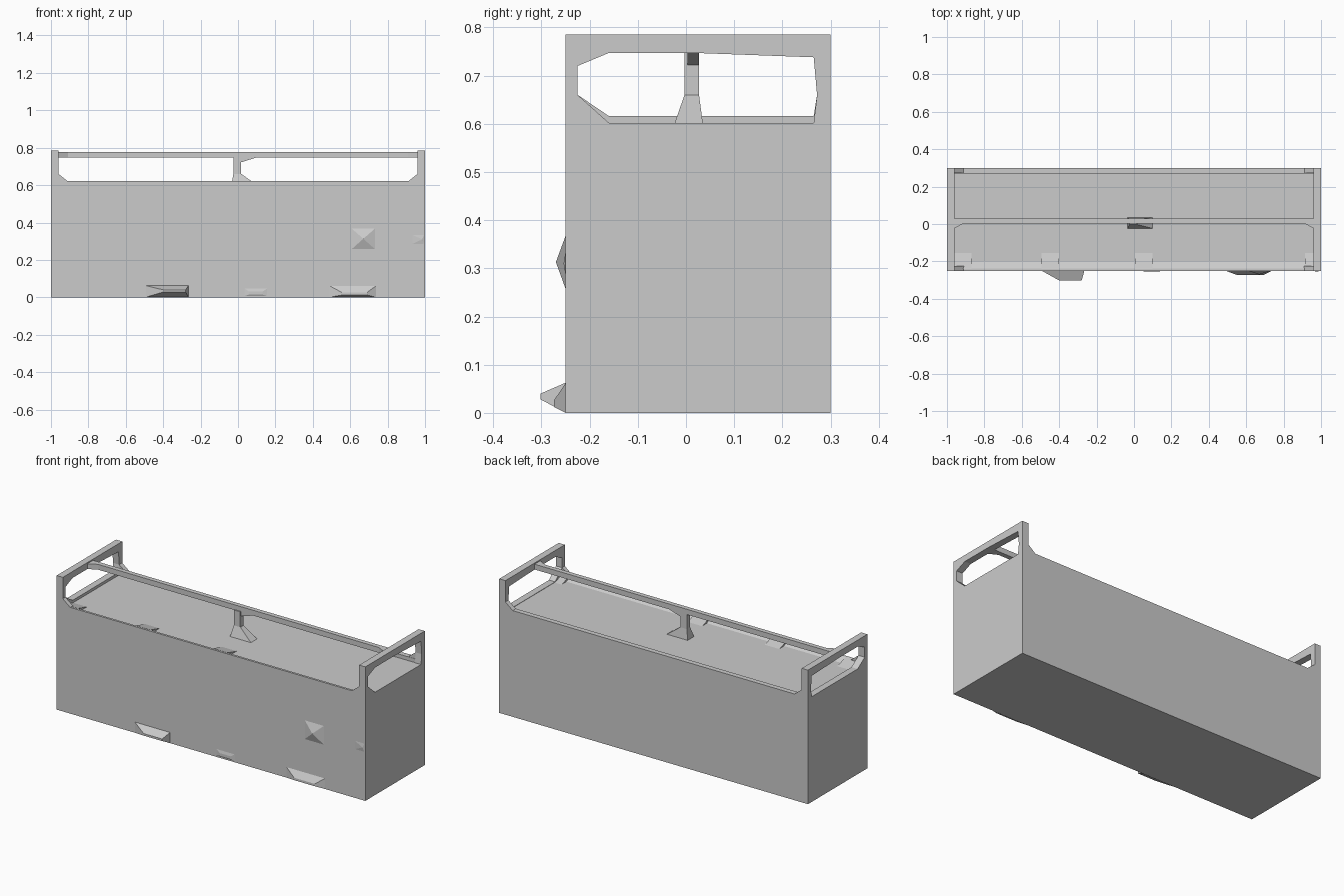
import bpy, bmesh
from mathutils import Vector

if "Cube" in bpy.data.objects:
    bpy.data.objects.remove(bpy.data.objects["Cube"])


def finish(name, bm):
    bmesh.ops.recalc_face_normals(bm, faces=bm.faces[:])
    me = bpy.data.meshes.new(name)
    bm.to_mesh(me)
    bm.free()
    ob = bpy.data.objects.new(name, me)
    bpy.context.collection.objects.link(ob)
    return ob


def place(axis, p, d):
    u, v = p
    return {'x': (d, u, v), 'y': (u, d, v), 'z': (u, v, d)}[axis]


def prism(name, axis, pts, a, b):
    """Extrude a profile along an axis from a to b."""
    bm = bmesh.new()
    r0 = [bm.verts.new(place(axis, p, a)) for p in pts]
    r1 = [bm.verts.new(place(axis, p, b)) for p in pts]
    n = len(pts)
    bm.faces.new(r0)
    bm.faces.new(r1)
    for i in range(n):
        j = (i + 1) % n
        bm.faces.new((r0[i], r0[j], r1[j], r1[i]))
    return finish(name, bm)


def loft(name, base, top):
    """Join a base ring to a top ring (or to a single apex point)."""
    bm = bmesh.new()
    r0 = [bm.verts.new(p) for p in base]
    r1 = [bm.verts.new(p) for p in top]
    n = len(r0)
    bm.faces.new(r0)
    if len(r1) > 2:
        bm.faces.new(r1)
    for i in range(n):
        j = (i + 1) % n
        if len(r1) == 1:
            bm.faces.new((r0[i], r0[j], r1[0]))
        else:
            bm.faces.new((r0[i], r0[j], r1[j], r1[i]))
    return finish(name, bm)


def rect(axis, u0, u1, v0, v1, d):
    return [place(axis, p, d) for p in ((u0, v0), (u1, v0), (u1, v1), (u0, v1))]


def ring(name, outer, inner, a, b):
    """Flat frame with a hole, in the yz plane."""
    bm = bmesh.new()
    n = len(outer)
    loops = [[bm.verts.new(place('x', p, d)) for p in loop]
             for d in (a, b) for loop in (outer, inner)]
    o0, i0, o1, i1 = loops
    for i in range(n):
        j = (i + 1) % n
        for s, t in ((o0, i0), (i0, i1), (i1, o1), (o1, o0)):
            bm.faces.new((s[i], s[j], t[j], t[i]))
    return finish(name, bm)


# Main box
prism("body", 'x', [(-0.25, 0), (0.3, 0), (0.3, 0.6), (-0.25, 0.6)], -1, 1)

# Raised front and back lips on the deck
prism("front_lip", 'x', [(-0.25, 0.6), (-0.2, 0.6), (-0.237, 0.622), (-0.25, 0.622)], -0.96, 0.96)
prism("back_lip", 'x', [(0.27, 0.6), (0.3, 0.6), (0.3, 0.622), (0.27, 0.622)], -0.96, 0.96)

# Small ramps behind the front lip
for x0, x1 in ((-0.96, -0.87), (-0.495, -0.4), (0.005, 0.1), (0.915, 0.96)):
    prism("lip_ramp", 'x', [(-0.24, 0.6), (-0.155, 0.6), (-0.24, 0.623)], x0, x1)

# End frames with chamfered openings
for side, sill in ((-1, 0.616), (1, 0.602)):
    outer = [(-0.25, 0.6), (-0.25, 0.66), (-0.25, 0.72), (-0.25, 0.785),
             (0.02, 0.785), (0.3, 0.785), (0.3, 0.66), (0.3, 0.6)]
    inner = [(-0.16, sill), (-0.225, 0.66), (-0.225, 0.72), (-0.16, 0.747),
             (0.02, 0.747), (0.265, 0.738), (0.272, 0.66), (0.265, sill)]
    ring("end_frame", outer, inner, side * 0.96, side)
    # Gussets where the frame posts meet the lips
    for y0, y1 in ((-0.25, -0.225), (0.272, 0.3)):
        prism("post_gusset", 'y',
              [(side * 0.96, 0.62), (side * 0.91, 0.62), (side * 0.96, 0.66)], y0, y1)

# Long top rail, widening at the ends
prism("top_rail", 'z', [(-0.965, -0.025), (-0.91, 0.003), (0.91, 0.003), (0.965, -0.025),
                        (0.965, 0.03), (-0.965, 0.03)], 0.747, 0.778)

# Centre post, flared foot and head brace
prism("centre_post", 'z', [(-0.025, -0.003), (0.016, -0.003), (0.016, 0.027), (-0.025, 0.027)], 0.6, 0.75)
loft("post_foot", rect('z', -0.035, 0.1, -0.024, 0.035, 0.6),
     rect('z', -0.025, 0.018, -0.003, 0.027, 0.66))
prism("post_brace", 'y', [(0.01, 0.72), (0.1, 0.748), (0.01, 0.748)], 0.003, 0.027)

# Wedge steps along the bottom of the front
loft("left_step", rect('y', -0.495, -0.265, 0, 0.063, -0.249),
     rect('y', -0.4, -0.28, 0.028, 0.04, -0.302))
loft("right_step", rect('y', 0.487, 0.74, 0, 0.063, -0.249),
     rect('y', 0.555, 0.69, 0.012, 0.026, -0.274))

# Pyramid knob on the front
loft("front_knob", rect('y', 0.605, 0.735, 0.255, 0.37, -0.249), [(0.67, -0.27, 0.313)])

# Faint dents and bumps on the front
loft("faint_step", rect('y', 0.03, 0.16, 0.005, 0.05, -0.249),
     rect('y', 0.06, 0.13, 0.015, 0.03, -0.254))
loft("edge_bump", rect('y', 0.92, 0.995, 0.28, 0.34, -0.249), [(0.985, -0.254, 0.31)])
